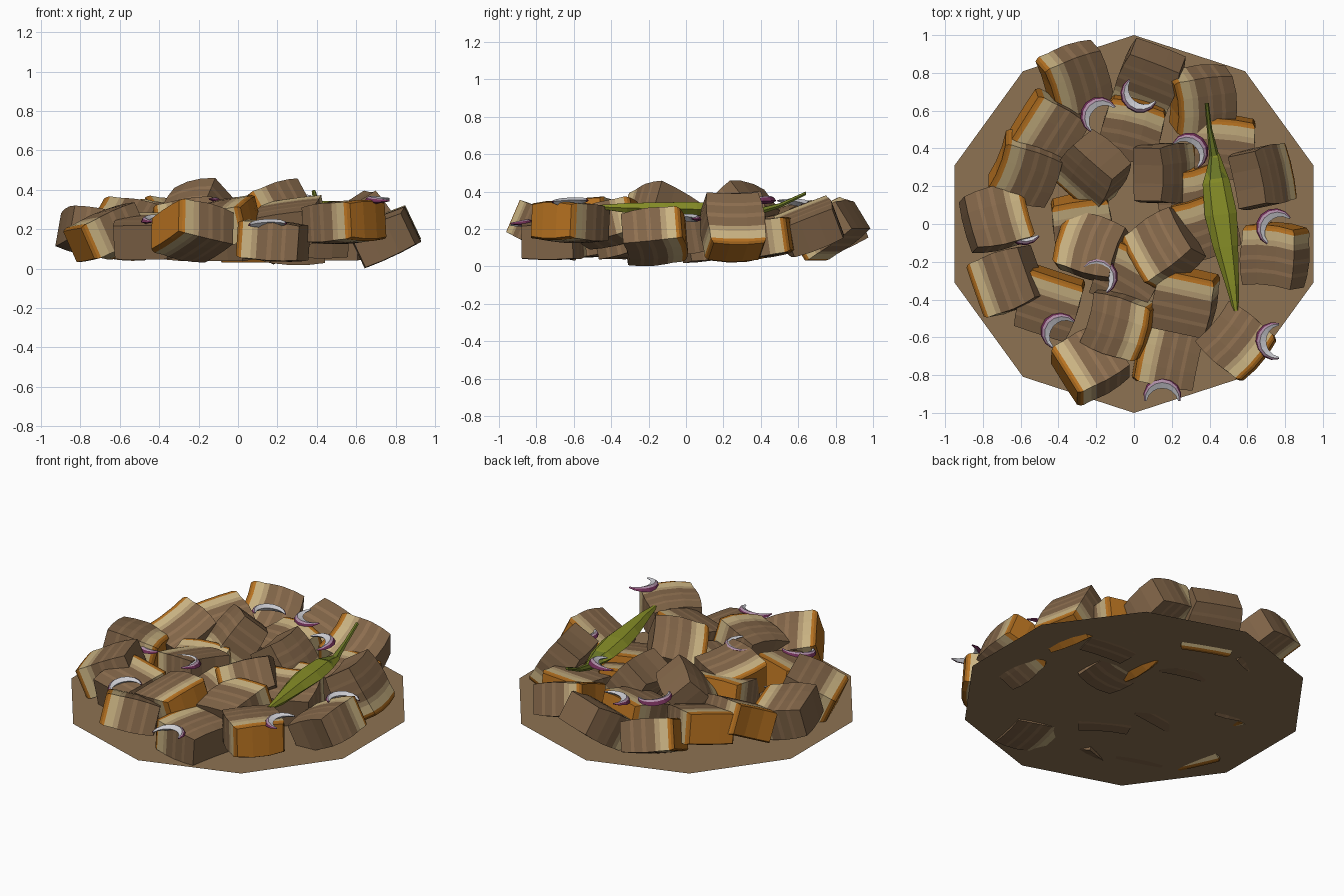
import bpy, bmesh, math, random
from mathutils import Vector, Matrix, Euler

if "Cube" in bpy.data.objects:
    bpy.data.objects.remove(bpy.data.objects["Cube"])

random.seed(4)


def material(name, rgb):
    m = bpy.data.materials.new(name)
    m.diffuse_color = (*rgb, 1)
    m.use_nodes = True
    m.node_tree.nodes["Principled BSDF"].inputs["Base Color"].default_value = m.diffuse_color
    return m


SKIN = material("crisp_skin", (0.48, 0.17, 0.015))
RIM = material("dark_skin_edge", (0.36, 0.13, 0.012))
FAT = material("fat", (0.60, 0.46, 0.23))
PALE = material("soft_fat", (0.46, 0.33, 0.17))
MEAT = material("meat", (0.22, 0.13, 0.065))
STREAK = material("meat_streak", (0.28, 0.165, 0.083))
SAUCE = material("sauce", (0.27, 0.17, 0.085))
PURPLE = material("onion_purple", (0.17, 0.03, 0.10))
LILAC = material("onion_lilac", (0.42, 0.27, 0.38))
WHITE = material("onion_white", (0.62, 0.62, 0.66))
GREEN = material("chili_green", (0.24, 0.27, 0.02))
STEM = material("chili_stem", (0.15, 0.19, 0.02))


def loft(name, rings, mats, pick, cap=None):
    """Skin a list of point rings; pick(i, j) gives the material slot."""
    bm = bmesh.new()
    vr = [[bm.verts.new(p) for p in r] for r in rings]
    n = len(rings[0])
    for i in range(len(vr) - 1):
        for j in range(n):
            k = (j + 1) % n
            f = bm.faces.new((vr[i][j], vr[i][k], vr[i + 1][k], vr[i + 1][j]))
            f.material_index = pick(i, j)
    for r, slot in ((vr[0], pick(0, -1)), (vr[-1], pick(len(vr) - 2, -1))):
        quads = cap(r) if cap else [r]
        for q in quads:
            bm.faces.new(q).material_index = slot
    bmesh.ops.recalc_face_normals(bm, faces=bm.faces)
    me = bpy.data.meshes.new(name)
    bm.to_mesh(me)
    bm.free()
    for m in mats:
        me.materials.append(m)
    ob = bpy.data.objects.new(name, me)
    bpy.context.collection.objects.link(ob)
    return ob


# sauce disc: flat decagon
bpy.ops.mesh.primitive_circle_add(vertices=10, radius=1, fill_type='NGON', location=(0, 0, 0.05))
disc = bpy.context.object
disc.name = "sauce_disc"
disc.data.materials.append(SAUCE)

# layered meat cubes: stations run from skin (+x) to lean end (-x)
STATIONS = [(0.165, 0.90), (0.15, 0.97), (0.135, 1.0), (0.085, 1.0), (0.055, 1.02),
            (0.0, 1.04), (-0.025, 1.04), (-0.075, 1.01), (-0.095, 1.0), (-0.16, 0.92)]
BANDS = [1, 0, 2, 3, 4, 5, 4, 5, 4]
COLS = [-1, -0.35, 0.35, 1]


def cube(number, x, y, z, az, pitch=0, roll=0, size=0.98):
    bend = random.uniform(-0.012, 0.012)
    bulge = random.uniform(0.0, 0.012)
    rot = (Matrix.Rotation(math.radians(az), 3, 'Z')
           @ Matrix.Rotation(math.radians(-pitch), 3, 'Y')
           @ Matrix.Rotation(math.radians(roll), 3, 'X'))
    rings = []
    for sx, s in STATIONS:
        ring = []
        for side, cols in ((-1, COLS), (1, COLS[::-1])):
            for c in cols:
                mid = abs(c) < 0.9
                p = Vector((sx + (bend if mid else -bend * 0.4), c * 0.155 * s,
                            side * (0.096 * s + (bulge if mid else 0))))
                ring.append(rot @ (p * size) + Vector((x, y, z)))
        rings.append(ring)
    loft(f"meat_cube_{number:02d}", rings, [SKIN, RIM, FAT, PALE, MEAT, STREAK],
         lambda i, j: (0 if i == 0 else 4) if j < 0 else BANDS[i],
         lambda r: [(r[a], r[a + 1], r[6 - a], r[7 - a]) for a in range(3)])


# x, y, z, skin heading, pitch (skin up), roll
CUBES = [
    (-0.31, 0.77, 0.20, 201, 10, -25), (0.08, 0.77, 0.19, 249, -33, 0),
    (0.36, 0.66, 0.21, 188, 12, -22), (-0.01, 0.50, 0.17, 75, 14, 0),
    (0.48, 0.40, 0.15, 85, 8, 0), (-0.45, 0.50, 0.21, 150, 12, -10),
    (-0.57, 0.29, 0.20, 162, 8, -25), (-0.22, 0.28, 0.265, 240, -48, 15),
    (0.16, 0.27, 0.215, 5, -55, 5), (0.68, 0.25, 0.215, 12, -58, 0),
    (-0.73, 0.03, 0.185, 13, -12, -8), (-0.27, -0.02, 0.17, 98, 14, 0),
    (-0.23, -0.12, 0.235, 163, -10, 8), (0.16, -0.13, 0.28, 216, -15, 28),
    (-0.67, -0.30, 0.185, 201, -24, 4), (-0.45, -0.42, 0.165, 72, 12, 0),
    (-0.08, -0.53, 0.23, 342, 10, 12), (0.27, -0.41, 0.23, 80, 14, -8),
    (0.745, -0.17, 0.16, 87, 6, -25), (0.54, -0.62, 0.235, 320, 4, 0),
    (-0.23, -0.74, 0.19, 208, 12, 20), (0.18, -0.71, 0.14, 168, 4, 0),
    (0.38, 0.0, 0.17, 110, 10, 0), (-0.03, -0.28, 0.16, 60, 14, 0),
    (0.28, 0.14, 0.14, 100, 10, 0),
]
for i, c in enumerate(CUBES):
    cube(i + 1, *c)


# onion slices: tapered crescents, dark outside and white inside
def onion(number, x, y, z, opening, tilt):
    rot = Euler((math.radians(tilt), math.radians(-tilt * 0.6), 0)).to_matrix()
    rings = []
    for k in range(9):
        t = k / 8
        a = math.radians(opening + 180 + (t - 0.5) * 190)
        w = 0.006 + 0.024 * math.sin(math.pi * t)
        h = w * 0.7
        ring = []
        for r, dz in ((0.09 + w, -h * 0.4), (0.09 + w * 0.6, h * 0.6), (0.09 + w * 0.1, h),
                      (0.09 - w, h * 0.3), (0.09, -h)):
            ring.append(rot @ Vector((r * math.cos(a), r * math.sin(a), dz)) + Vector((x, y, z)))
        rings.append(ring)
    loft(f"onion_slice_{number}", rings, [PURPLE, LILAC, WHITE],
         lambda i, j: [0, 1, 2, 2, 0, 0][j])


ONIONS = [(0.04, 0.70, 0.32, 50, 8), (-0.17, 0.56, 0.34, -45, -6), (0.28, 0.37, 0.345, 225, 6),
          (-0.57, 0.00, 0.245, 42, 3), (-0.20, -0.29, 0.35, 222, -5), (-0.38, -0.58, 0.25, -40, 6),
          (0.76, -0.03, 0.26, -42, -3), (0.76, -0.62, 0.35, 0, 3), (0.15, -0.93, 0.225, 270, 4)]
for i, o in enumerate(ONIONS):
    onion(i + 1, *o)


# green chili: flattened hexagonal sweep with a rising stem
def sweep(name, path, mat):
    rings = []
    for x, y, z, w, h in path:
        rings.append([Vector((x + w * math.cos(a), y + w * 0.12 * math.cos(a), z + h * math.sin(a)))
                      for a in (k * math.pi / 3 for k in range(6))])
    loft(name, rings, [mat], lambda i, j: 0)


sweep("chili_stem", [(0.385, 0.64, 0.39, 0.011, 0.011), (0.40, 0.50, 0.325, 0.014, 0.014),
                     (0.425, 0.36, 0.285, 0.026, 0.022), (0.435, 0.24, 0.30, 0.062, 0.036)], STEM)
sweep("chili_body", [(0.43, 0.37, 0.285, 0.022, 0.02), (0.435, 0.22, 0.30, 0.072, 0.038),
                     (0.46, 0.05, 0.305, 0.085, 0.044), (0.485, -0.12, 0.308, 0.066, 0.040),
                     (0.52, -0.32, 0.312, 0.036, 0.03), (0.54, -0.46, 0.318, 0.014, 0.012)], GREEN)
